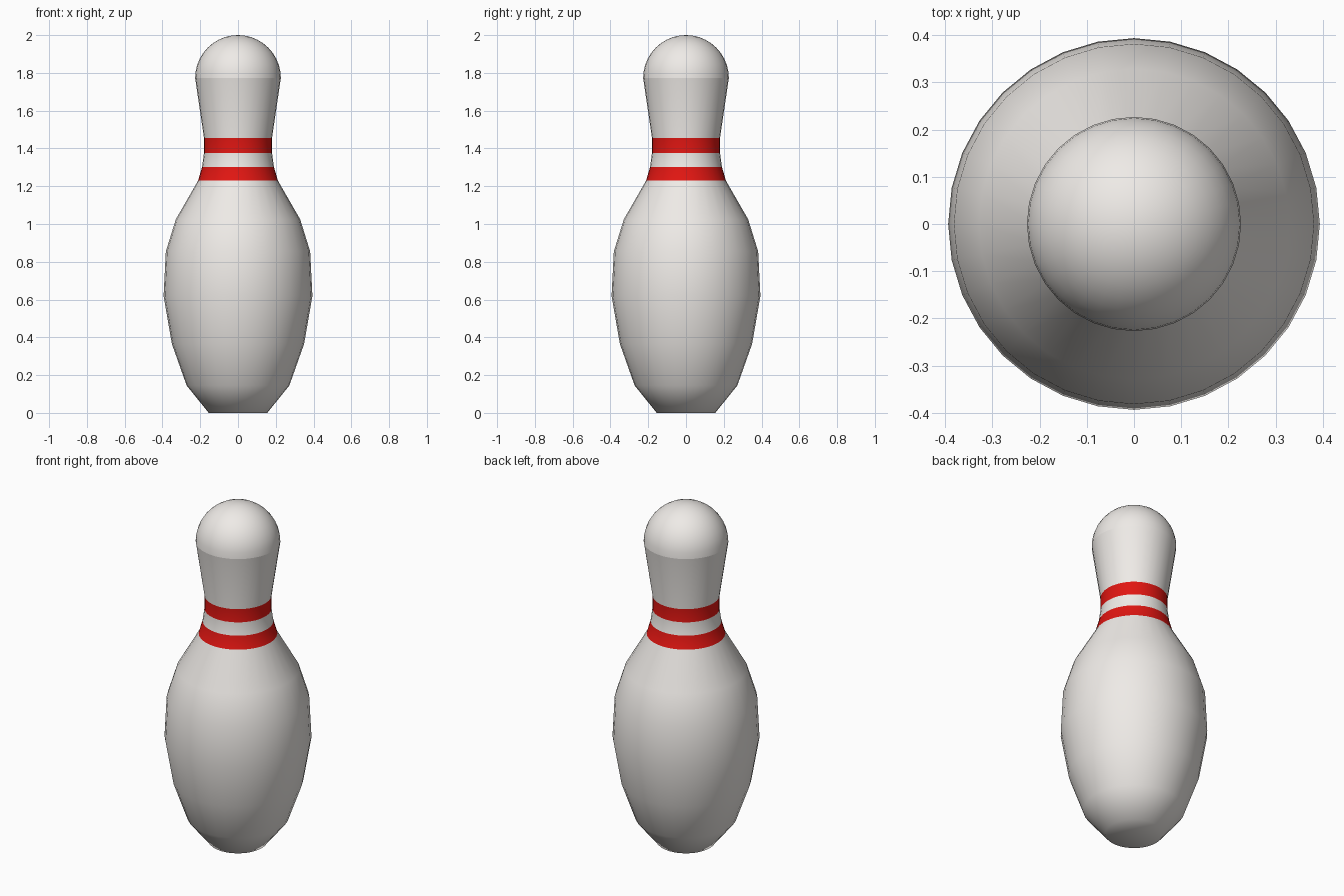
import bpy, bmesh, math

if "Cube" in bpy.data.objects:
    bpy.data.objects.remove(bpy.data.objects["Cube"])

SEGMENTS = 32


def material(name, color):
    m = bpy.data.materials.new(name)
    m.diffuse_color = (*color, 1)
    m.use_nodes = True
    m.node_tree.nodes["Principled BSDF"].inputs["Base Color"].default_value = m.diffuse_color
    return m


WHITE = material("ivory", (0.86, 0.83, 0.80))
RED = material("red", (0.75, 0.008, 0.006))


def lathe(name, profile, red_bands=()):
    """Spin an (r, z) profile around z; faces inside red_bands become red."""
    bm = bmesh.new()
    verts = [bm.verts.new((r, 0, z)) for r, z in profile]
    edges = [bm.edges.new(pair) for pair in zip(verts, verts[1:])]
    bmesh.ops.spin(bm, geom=verts + edges, cent=(0, 0, 0), axis=(0, 0, 1),
                   angle=math.tau, steps=SEGMENTS, use_duplicate=False)
    bmesh.ops.remove_doubles(bm, verts=bm.verts, dist=1e-4)
    bmesh.ops.recalc_face_normals(bm, faces=bm.faces)
    # Make sure normals point outwards, also on open shells
    side = max(bm.faces, key=lambda f: f.calc_center_median().xy.length)
    if side.normal.xy.dot(side.calc_center_median().xy) < 0:
        bmesh.ops.reverse_faces(bm, faces=bm.faces)
    for f in bm.faces:
        f.smooth = True
        z = f.calc_center_median().z
        f.material_index = int(any(lo < z < hi for lo, hi in red_bands))
    mesh = bpy.data.meshes.new(name)
    bm.to_mesh(mesh)
    bm.free()
    mesh.materials.append(WHITE)
    mesh.materials.append(RED)
    obj = bpy.data.objects.new(name, mesh)
    bpy.context.collection.objects.link(obj)
    return obj


# Belly and neck, with two painted stripes
lathe("pin_body", [
    (0, 0), (0.155, 0), (0.272, 0.145), (0.35, 0.365), (0.394, 0.62),
    (0.382, 0.855), (0.329, 1.025), (0.211, 1.23), (0.19, 1.303),
    (0.18, 1.377), (0.18, 1.455), (0.227, 1.773),
], red_bands=[(1.23, 1.303), (1.377, 1.455)])

# Rounded head: hemisphere on top of the neck
RINGS = 10
lathe("pin_head", [
    (0.227 * math.cos(a), 1.773 + 0.227 * math.sin(a))
    for a in (i * math.pi / 2 / RINGS for i in range(RINGS + 1))
])
